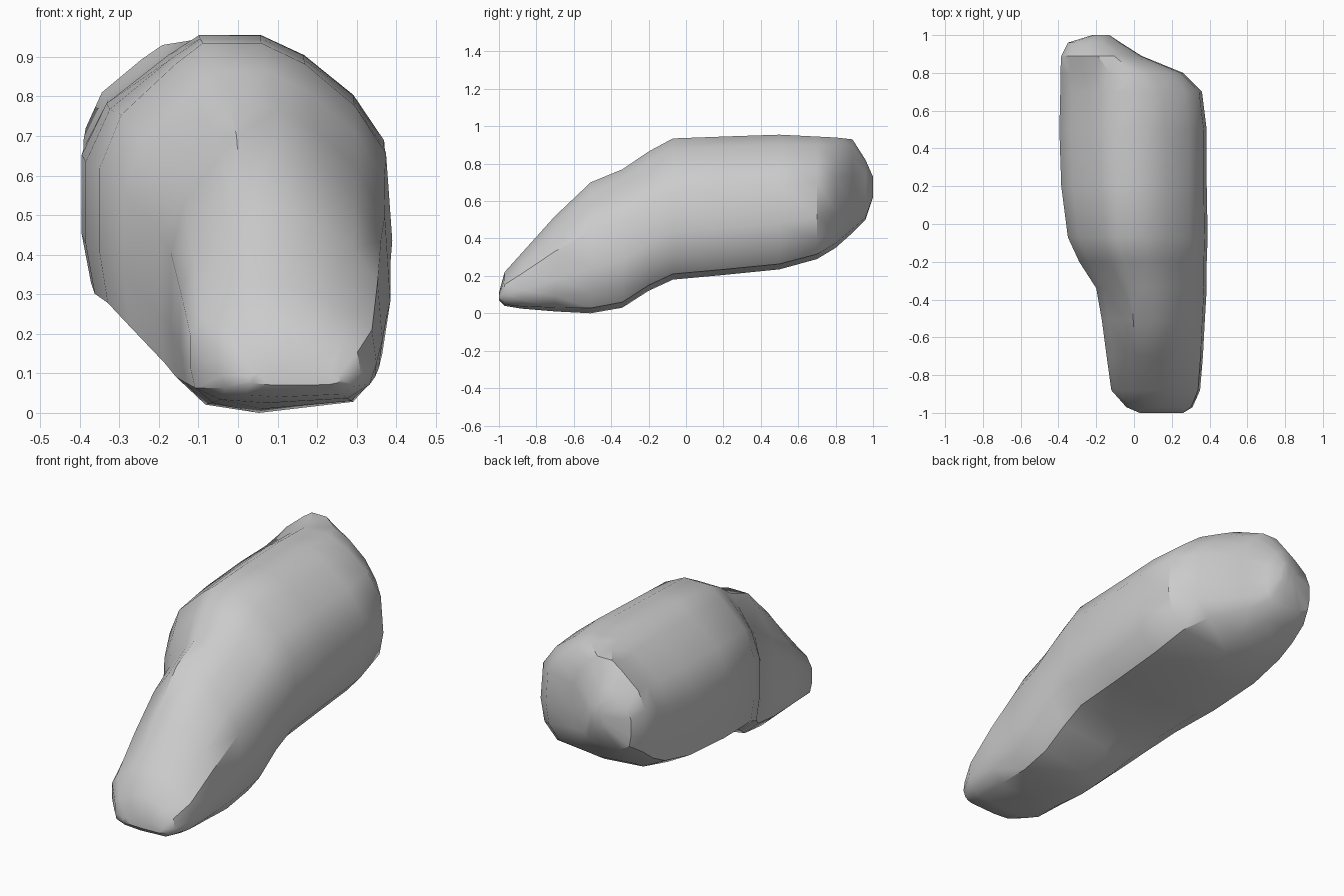
import bpy
import bmesh
import math

# Remove the default object only
default_object = bpy.data.objects.get("Cube")
if default_object:
    bpy.data.objects.remove(default_object, do_unlink=True)

# Shared outline of a slice: across (0 to 1), up (0 to 1)
OUTLINE = [
    (.38, 1), (.58, 1), (.72, .93), (.88, .79), (.98, .63), (1, .34),
    (.97, .16), (.87, .04), (.5, 0), (.2, .03), (.03, .13), (0, .3),
    (0, .58), (.08, .76), (.28, .93),
]
RIDGE_ACROSS = .48

# Slices from front to back: y, low x, high x, low z, high z, ridge x
SLICES = [
    (-1, .03, .26, .07, .11, .14),
    (-.97, -.04, .31, .04, .22, .1),
    (-.88, -.12, .35, .025, .32, .06),
    (-.7, -.145, .365, .01, .52, .05),
    (-.51, -.17, .375, 0, .7, .04),
    (-.34, -.2, .385, .03, .77, .03),
    (-.2, -.29, .385, .12, .865, 0),
    (-.07, -.35, .39, .18, .935, -.02),
    (.2, -.385, .385, .205, .945, -.02),
    (.5, -.395, .385, .235, .955, -.02),
    (.7, -.39, .36, .29, .945, -.03),
    (.8, -.39, .26, .35, .94, -.06),
    (.89, -.385, .04, .43, .93, -.14),
    (.96, -.35, -.07, .5, .82, -.19),
    (1, -.22, -.13, .62, .73, -.17),
]


def make_material(name, colour):
    material = bpy.data.materials.new(name)
    material.use_nodes = True
    material.diffuse_color = colour
    shader = next(node for node in material.node_tree.nodes
                  if node.type == "BSDF_PRINCIPLED")
    shader.inputs["Base Color"].default_value = colour
    shader.inputs["Roughness"].default_value = .9
    return material


def mix(start, end, factor):
    return start + (end - start) * factor


def slice_point(section, across, up):
    """Fit one outline point to a slice, bending it around the ridge."""
    y, low_x, high_x, low_z, high_z, ridge = section
    if across < RIDGE_ACROSS:
        x = mix(low_x, ridge, across / RIDGE_ACROSS)
    else:
        x = mix(ridge, high_x, (across - RIDGE_ACROSS) / (1 - RIDGE_ACROSS))
    return x, y, mix(low_z, high_z, up)


def build_boulder(name, material):
    mesh_builder = bmesh.new()
    rings = [[mesh_builder.verts.new(slice_point(section, across, up))
              for across, up in OUTLINE] for section in SLICES]

    # Skin between neighbouring slices
    count = len(OUTLINE)
    for ring, following in zip(rings, rings[1:]):
        for index in range(count):
            after = (index + 1) % count
            mesh_builder.faces.new((ring[index], ring[after],
                                    following[after], following[index]))

    # Blunt front and back ends
    mesh_builder.faces.new(rings[0])
    mesh_builder.faces.new(rings[-1])
    bmesh.ops.triangulate(mesh_builder, faces=mesh_builder.faces[:])
    bmesh.ops.recalc_face_normals(mesh_builder, faces=mesh_builder.faces[:])

    mesh = bpy.data.meshes.new(name)
    mesh_builder.to_mesh(mesh)
    mesh_builder.free()
    mesh.materials.append(material)
    boulder = bpy.data.objects.new(name, mesh)
    bpy.context.collection.objects.link(boulder)
    return boulder


# Long bent boulder with soft facets
stone_grey = make_material("stone grey", (.6, .6, .6, 1))
boulder = build_boulder("boulder", stone_grey)
bpy.ops.object.select_all(action="DESELECT")
boulder.select_set(True)
bpy.context.view_layer.objects.active = boulder
bpy.ops.object.shade_smooth_by_angle(angle=math.radians(35))
